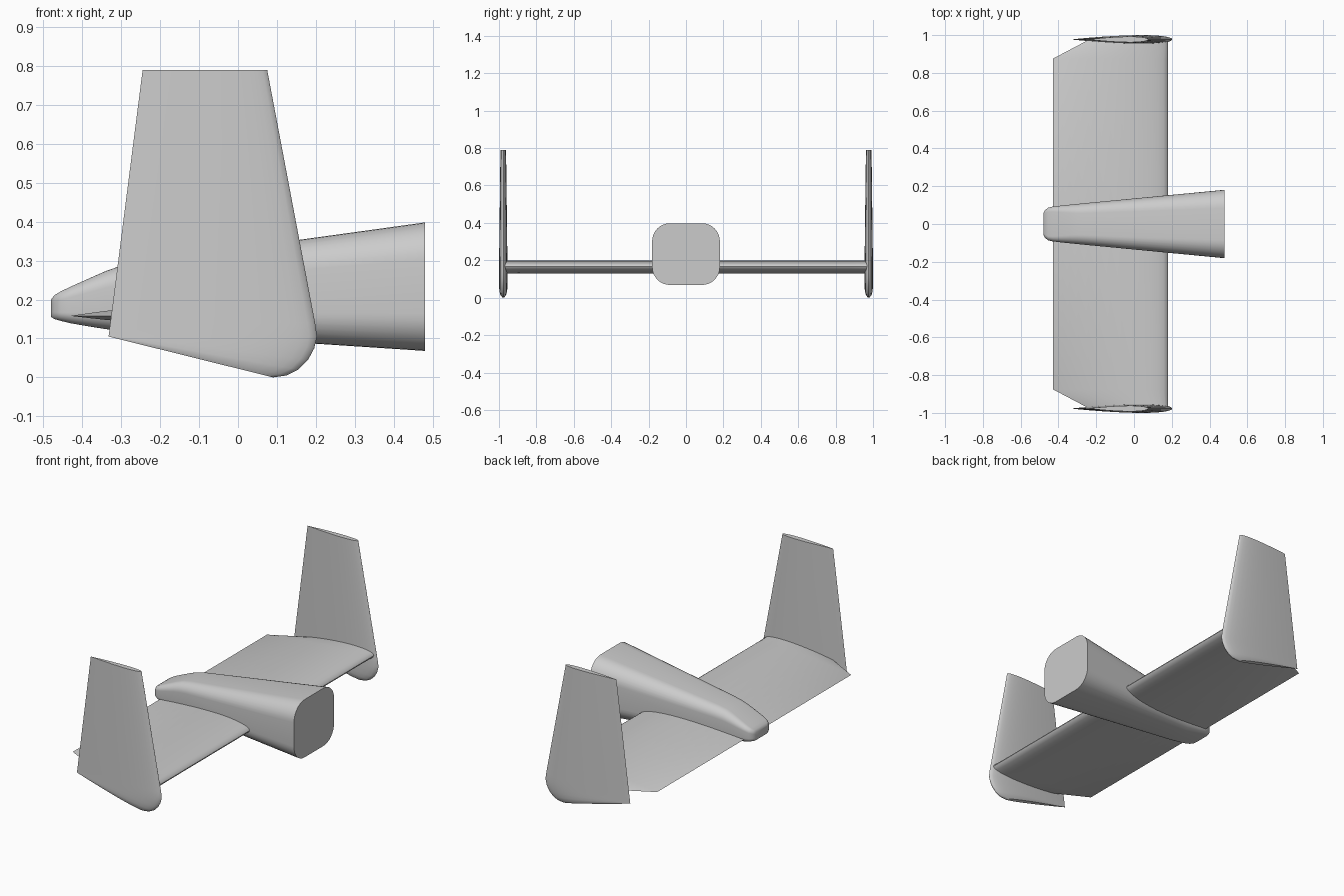
import bpy
import bmesh
from math import pi, cos, sin, radians
from mathutils import Vector

cube = bpy.data.objects.get("Cube")
if cube:
    bpy.data.objects.remove(cube)

grey = bpy.data.materials.new("light grey")
grey.use_nodes = True
COLOUR = (0.6, 0.6, 0.6, 1)
grey.diffuse_color = COLOUR
grey.node_tree.nodes["Principled BSDF"].inputs["Base Color"].default_value = COLOUR


def loft(name, sections, mirror=False):
    """Skin a row of closed sections, cap both ends and smooth the result."""
    bm = bmesh.new()
    rings = [[bm.verts.new(p) for p in s] for s in sections]
    for a, b in zip(rings, rings[1:]):
        for i in range(len(a)):
            j = (i + 1) % len(a)
            bm.faces.new((a[i], a[j], b[j], b[i]))
    bm.faces.new(rings[0])
    bm.faces.new(rings[-1])
    bmesh.ops.recalc_face_normals(bm, faces=bm.faces)
    mesh = bpy.data.meshes.new(name)
    bm.to_mesh(mesh)
    bm.free()
    mesh.materials.append(grey)
    obj = bpy.data.objects.new(name, mesh)
    bpy.context.collection.objects.link(obj)
    if mirror:
        mod = obj.modifiers.new("Mirror", 'MIRROR')
        mod.use_axis = (False, True, False)
    bpy.ops.object.select_all(action='DESELECT')
    obj.select_set(True)
    bpy.context.view_layer.objects.active = obj
    bpy.ops.object.shade_smooth_by_angle(angle=radians(35))
    return obj


def airfoil(lead, trail, thick, axis, steps=16):
    """Symmetric airfoil from leading to trailing edge, thickened along axis."""
    lead, trail, axis = Vector(lead), Vector(trail), Vector(axis)

    def point(k, side):
        t = (1 - cos(pi * k / steps)) / 2
        half = 5 * thick * (0.2969 * t ** 0.5 - 0.126 * t - 0.3516 * t * t
                            + 0.2843 * t ** 3 - 0.1036 * t ** 4)
        return lead.lerp(trail, t) + axis * half * side

    return ([point(k, 1) for k in range(steps + 1)]
            + [point(k, -1) for k in range(steps - 1, 0, -1)])


def rounded_rect(x, half_w, low, high, ratio=0.58, steps=8):
    """Rounded rectangle across the fuselage at station x."""
    half_h, mid = (high - low) / 2, (high + low) / 2
    r = ratio * min(half_w, half_h)
    ring = []
    for q, (sy, sz) in enumerate(((1, 1), (-1, 1), (-1, -1), (1, -1))):
        for k in range(steps + 1):
            a = (q + k / steps) * pi / 2
            ring.append((x, sy * (half_w - r) + r * cos(a),
                         mid + sz * (half_h - r) + r * sin(a)))
    return ring


# Fuselage: station x, half width, bottom, top
stations = [(-0.48, 0.055, 0.155, 0.200), (-0.472, 0.073, 0.150, 0.211),
            (-0.455, 0.086, 0.145, 0.221), (-0.43, 0.092, 0.139, 0.233),
            (-0.39, 0.097, 0.132, 0.251), (-0.34, 0.102, 0.124, 0.273),
            (-0.30, 0.106, 0.119, 0.287), (-0.25, 0.111, 0.116, 0.297),
            (0.48, 0.181, 0.068, 0.398)]
loft("fuselage", [rounded_rect(*s) for s in stations])

# Wing: constant chord with the rear corners clipped at the tips
loft("wing", [airfoil((0.18, y, 0.166), (tx, y, 0.158), 0.07, (0, 0, 1))
              for y, tx in ((-0.97, -0.25), (-0.875, -0.43),
                            (0.875, -0.43), (0.97, -0.25))])

# Wing tip fins: leading x and z, trailing x and z, thickness
fin = [(0.075, 0.79, -0.245, 0.79, 0.030), (0.198, 0.14, -0.328, 0.14, 0.046),
       (0.203, 0.105, -0.330, 0.125, 0.046), (0.196, 0.075, -0.331, 0.115, 0.046),
       (0.180, 0.045, -0.332, 0.109, 0.045), (0.155, 0.020, -0.333, 0.107, 0.043),
       (0.125, 0.005, -0.333, 0.106, 0.038), (0.090, 0.000, -0.333, 0.105, 0.028)]
loft("tip_fins", [airfoil((lx, 0.977, lz), (tx, 0.977, tz), th, (0, 1, 0))
                  for lx, lz, tx, tz, th in fin], mirror=True)
